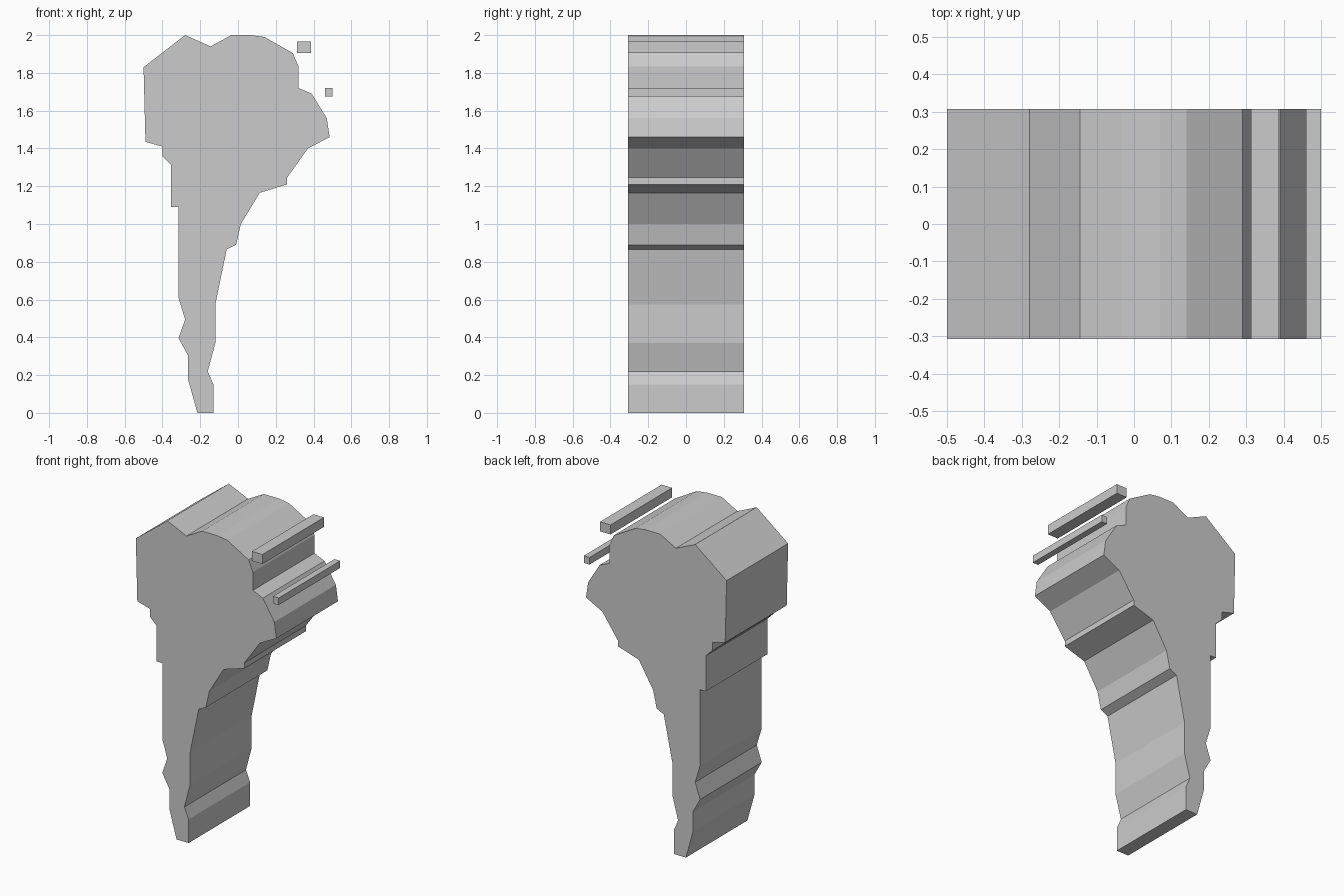
import bpy
import bmesh

cube = bpy.data.objects.get("Cube")
if cube:
    bpy.data.objects.remove(cube, do_unlink=True)

HALF_DEPTH = 0.308

grey = bpy.data.materials.new("light grey")
grey.use_nodes = True
colour = (0.6, 0.6, 0.6, 1)
grey.diffuse_color = colour
grey.node_tree.nodes["Principled BSDF"].inputs["Base Color"].default_value = colour


def extrude_outline(name, outline):
    """Extrude an (x, z) outline from front to back as a flat-faced solid."""
    bm = bmesh.new()
    front = bm.faces.new([bm.verts.new((x, -HALF_DEPTH, z)) for x, z in outline])
    result = bmesh.ops.extrude_face_region(bm, geom=[front], use_keep_orig=True)
    moved = [v for v in result["geom"] if isinstance(v, bmesh.types.BMVert)]
    bmesh.ops.translate(bm, verts=moved, vec=(0, 2 * HALF_DEPTH, 0))
    bmesh.ops.recalc_face_normals(bm, faces=bm.faces)
    mesh = bpy.data.meshes.new(name)
    bm.to_mesh(mesh)
    bm.free()
    mesh.materials.append(grey)
    obj = bpy.data.objects.new(name, mesh)
    bpy.context.collection.objects.link(obj)
    return obj


def bar(name, x0, x1, z0, z1):
    return extrude_outline(name, [(x0, z0), (x1, z0), (x1, z1), (x0, z1)])


# Right-hand edge of the slab, from the foot up to the crown
right_edge = [
    (-0.215, 0), (-0.13, 0), (-0.13, 0.15), (-0.16, 0.22), (-0.12, 0.37),
    (-0.12, 0.575), (-0.06, 0.865), (-0.01, 0.89), (0.015, 1.0),
    (0.115, 1.165), (0.26, 1.21), (0.26, 1.245), (0.37, 1.4),
    (0.485, 1.46), (0.47, 1.56), (0.39, 1.69), (0.32, 1.72),
    (0.32, 1.835), (0.29, 1.905), (0.14, 1.99), (0.07, 2),
]
# Left-hand edge, from the crown back down to the foot
left_edge = [
    (-0.035, 2), (-0.145, 1.94), (-0.28, 2), (-0.5, 1.83), (-0.49, 1.435),
    (-0.4, 1.41), (-0.4, 1.36), (-0.355, 1.315), (-0.355, 1.09),
    (-0.315, 1.09), (-0.315, 0.61), (-0.28, 0.495), (-0.315, 0.395),
    (-0.265, 0.305), (-0.265, 0.18),
]
extrude_outline("main_slab", right_edge + left_edge)

# Two detached bars beside the slab
bar("upper_bar", 0.313, 0.387, 1.905, 1.965)
bar("lower_bar", 0.46, 0.5, 1.675, 1.72)
